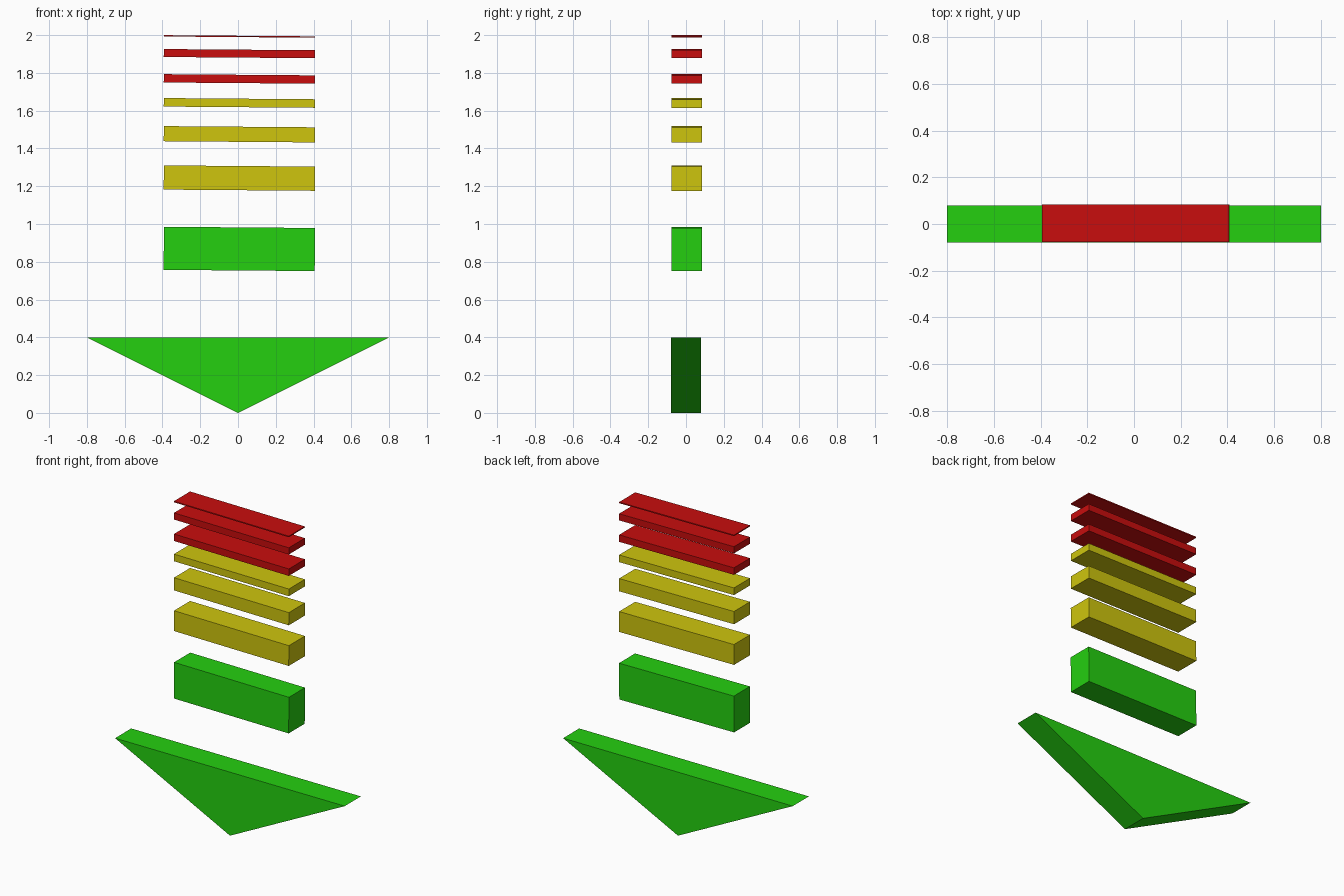
import bpy
import bmesh
import math

default = bpy.data.objects.get("Cube")
if default:
    bpy.data.objects.remove(default, do_unlink=True)


def make_material(name, rgb):
    mat = bpy.data.materials.new(name)
    mat.use_nodes = True
    colour = (*rgb, 1.0)
    mat.diffuse_color = colour
    mat.node_tree.nodes["Principled BSDF"].inputs["Base Color"].default_value = colour
    return mat


GREEN = make_material("bright green", (0.018, 0.63, 0.005))
YELLOW = make_material("strong yellow", (0.62, 0.56, 0.004))
RED = make_material("deep red", (0.58, 0.004, 0.004))

DEPTH = 0.16
TILT = math.radians(0.45)


def add_object(name, bm, mat):
    bmesh.ops.recalc_face_normals(bm, faces=bm.faces)
    mesh = bpy.data.meshes.new(name)
    bm.to_mesh(mesh)
    bm.free()
    mesh.materials.append(mat)
    obj = bpy.data.objects.new(name, mesh)
    bpy.context.collection.objects.link(obj)
    return obj


# Pointer: a triangle extruded front to back
bm = bmesh.new()
outline = [(-0.8, 0.4), (0, 0), (0.8, 0.4)]
face = bm.faces.new([bm.verts.new((x, -DEPTH / 2, z)) for x, z in outline])
extruded = bmesh.ops.extrude_face_region(bm, geom=[face])
moved = [v for v in extruded["geom"] if isinstance(v, bmesh.types.BMVert)]
bmesh.ops.translate(bm, verts=moved, vec=(0, DEPTH, 0))
add_object("pointer", bm, GREEN)


# Level bars: slightly tilted boxes, thinner towards the top
def add_bar(name, z, height, mat):
    bm = bmesh.new()
    bmesh.ops.create_cube(bm, size=1)
    bmesh.ops.scale(bm, verts=bm.verts, vec=(0.8, DEPTH, height))
    bar = add_object(name, bm, mat)
    bar.location = (0.007, 0.004, z)
    bar.rotation_euler.y = TILT


bars = [
    ("green_bar", 0.868, 0.228, GREEN),
    ("lower_yellow_bar", 1.243, 0.128, YELLOW),
    ("middle_yellow_bar", 1.475, 0.08, YELLOW),
    ("upper_yellow_bar", 1.641, 0.045, YELLOW),
    ("lower_red_bar", 1.768, 0.044, RED),
    ("middle_red_bar", 1.902, 0.042, RED),
    ("upper_red_bar", 1.993, 0.007, RED),
]
for bar in bars:
    add_bar(*bar)
